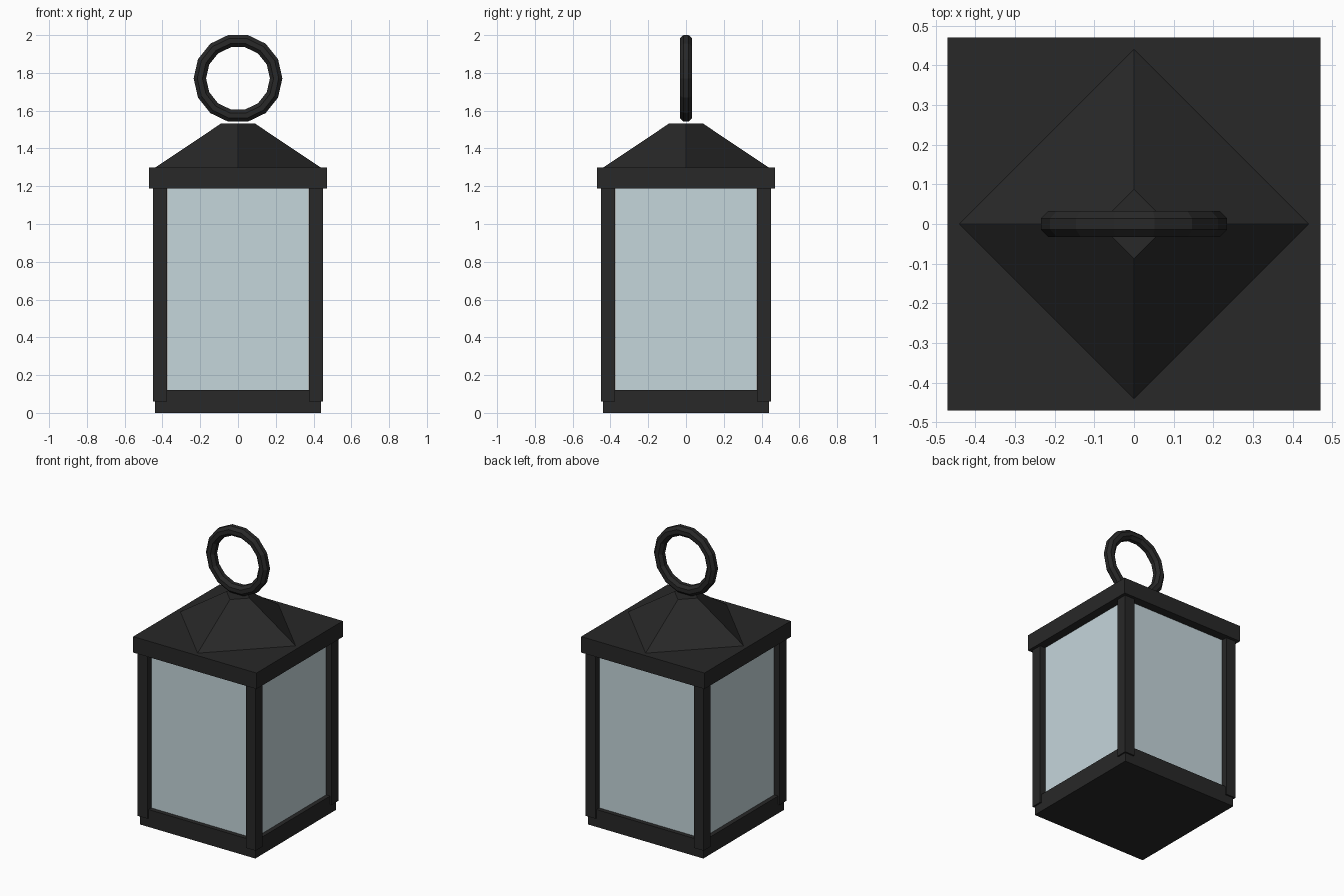
import bpy, bmesh
from math import pi, cos, sin
from mathutils import Matrix

if "Cube" in bpy.data.objects:
    bpy.data.objects.remove(bpy.data.objects["Cube"])


def material(name, color):
    m = bpy.data.materials.new(name)
    m.diffuse_color = color
    m.use_nodes = True
    m.node_tree.nodes["Principled BSDF"].inputs["Base Color"].default_value = m.diffuse_color
    return m


METAL = material("dark_metal", (0.021, 0.021, 0.021, 1))
GLASS = material("pale_glass", (0.56, 0.67, 0.71, 1))


def finish(name, bm, mat):
    bmesh.ops.recalc_face_normals(bm, faces=bm.faces)
    mesh = bpy.data.meshes.new(name)
    bm.to_mesh(mesh)
    bm.free()
    mesh.materials.append(mat)
    obj = bpy.data.objects.new(name, mesh)
    bpy.context.collection.objects.link(obj)
    return obj


def box(name, center, size, mat=METAL):
    bm = bmesh.new()
    bmesh.ops.create_cube(bm, size=1, matrix=Matrix.Translation(center) @ Matrix.Diagonal((*size, 1)))
    return finish(name, bm, mat)


# Base and overhanging top plate
box("base", (0, 0, 0.06), (0.88, 0.88, 0.12))
box("top_plate", (0, 0, 1.243), (0.94, 0.94, 0.11))

# Corner posts
for fb, y in (("front", -0.4125), ("back", 0.4125)):
    for lr, x in (("left", -0.4125), ("right", 0.4125)):
        box(f"{fb}_{lr}_post", (x, y, 0.63), (0.075, 0.075, 1.14))

# Recessed glass panes
for side, s in (("front", -1), ("back", 1)):
    box(f"{side}_pane", (0, s * 0.40, 0.655), (0.745, 0.02, 1.08), GLASS)
for side, s in (("left", -1), ("right", 1)):
    box(f"{side}_pane", (s * 0.40, 0, 0.655), (0.02, 0.745, 1.08), GLASS)

# Four-sided roof, corners pointing along the axes
bm = bmesh.new()
bmesh.ops.create_cone(bm, cap_ends=True, segments=4, radius1=0.44, radius2=0.088, depth=0.235,
                      matrix=Matrix.Translation((0, 0, 1.4155)))
finish("roof", bm, METAL)

# Hanging ring: octagon section swept round in 14 steps
bm = bmesh.new()
R, r, cz = 0.202, 0.0357, 1.771
section = [bm.verts.new((R + r * cos((i + 0.5) * pi / 4), r * sin((i + 0.5) * pi / 4), cz)) for i in range(8)]
edges = [bm.edges.new((section[i], section[(i + 1) % 8])) for i in range(8)]
bmesh.ops.spin(bm, geom=section + edges, cent=(0, 0, cz), axis=(0, 1, 0), angle=2 * pi, steps=14)
bmesh.ops.remove_doubles(bm, verts=bm.verts, dist=0.0005)
finish("hanging_ring", bm, METAL)
